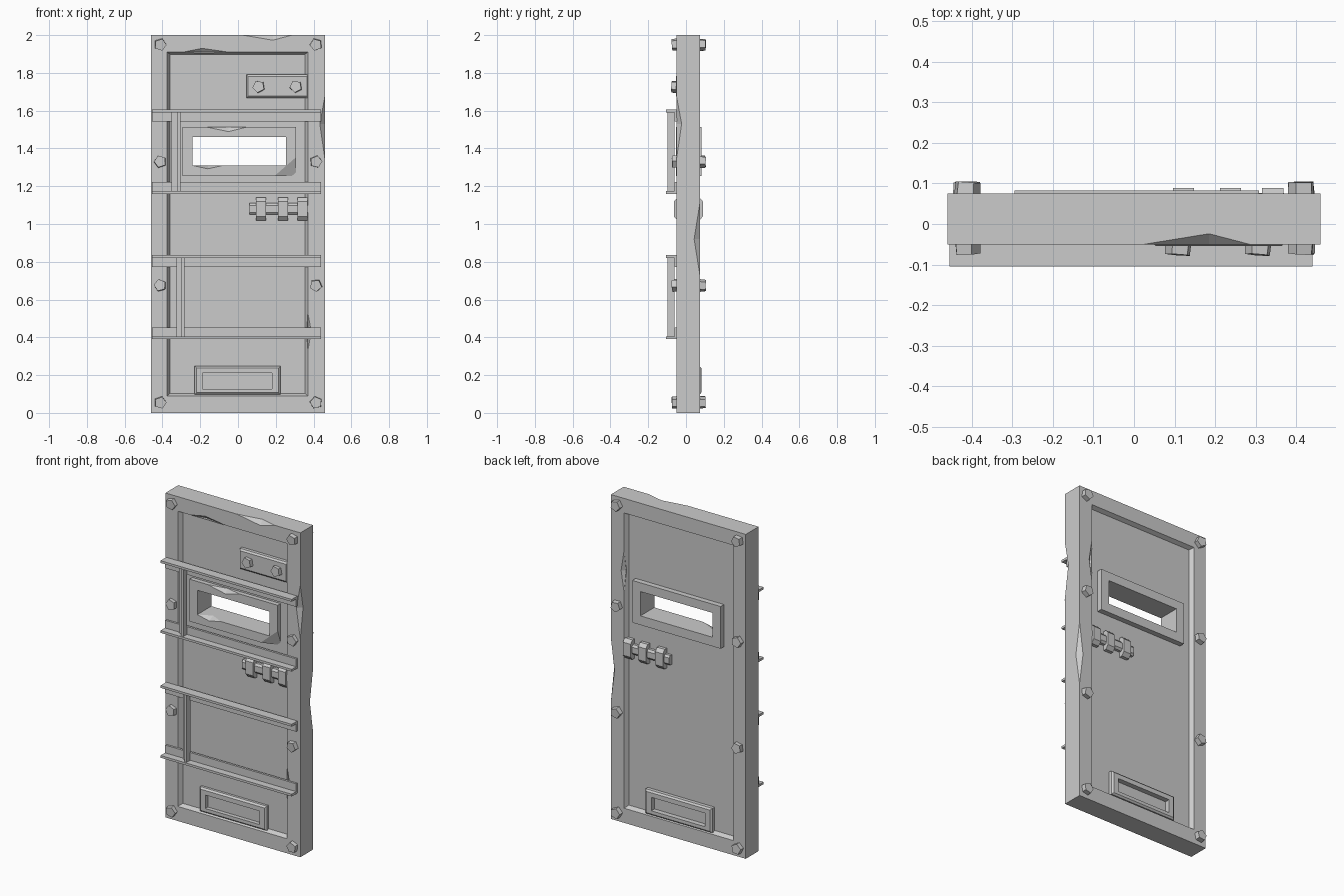
import bpy, bmesh, math, random
from mathutils import Vector, Matrix

if "Cube" in bpy.data.objects:
    bpy.data.objects.remove(bpy.data.objects["Cube"])

random.seed(4)
W, YF, YB = 0.46, -0.05, 0.075      # frame half width, front and back planes
PF, PB = -0.025, 0.05               # recessed panel planes


def finish(name, bm):
    bmesh.ops.recalc_face_normals(bm, faces=bm.faces[:])
    me = bpy.data.meshes.new(name)
    bm.to_mesh(me)
    bm.free()
    ob = bpy.data.objects.new(name, me)
    bpy.context.collection.objects.link(ob)
    return ob


def loft(name, loops, closed=True):
    """Bridge rectangles (x0, x1, z0, z1, y); closed makes a hollow frame."""
    bm = bmesh.new()
    rings = [[bm.verts.new(p) for p in ((a, y, c), (b, y, c), (b, y, d), (a, y, d))]
             for a, b, c, d, y in loops]
    n = len(rings)
    for i in range(n if closed else n - 1):
        r, s = rings[i], rings[(i + 1) % n]
        for k in range(4):
            j = (k + 1) % 4
            bm.faces.new((r[k], r[j], s[j], s[k]))
    if not closed:
        bm.faces.new(rings[0])
        bm.faces.new(rings[-1])
    return finish(name, bm)


def prism(name, profile, lo, hi, axis):
    """Extrude a profile along x (points y,z) or z (points x,y)."""
    bm = bmesh.new()
    def place(p, t):
        return (t, p[0], p[1]) if axis == 'x' else (p[0], p[1], t)
    a = [bm.verts.new(place(p, lo)) for p in profile]
    b = [bm.verts.new(place(p, hi)) for p in profile]
    bm.faces.new(a)
    bm.faces.new(b)
    for i in range(len(a)):
        j = (i + 1) % len(a)
        bm.faces.new((a[i], a[j], b[j], b[i]))
    return finish(name, bm)


def chip(ob, chips):
    """Knock facets off edges with stretched octahedra (centre, extents, apex shift)."""
    for c, ext, shift in chips:
        bm = bmesh.new()
        pts = []
        long_axis = ext.index(max(ext))
        for i in range(3):
            for s in (-1, 1):
                v = Vector(c)
                v[i] += s * ext[i]
                if i != long_axis:
                    v[long_axis] += shift
                pts.append(bm.verts.new(v))
        bmesh.ops.convex_hull(bm, input=pts)
        cutter = finish("chip_cutter", bm)
        cutter.hide_render = True
        m = ob.modifiers.new("chip", 'BOOLEAN')
        m.operation, m.solver, m.object = 'DIFFERENCE', 'EXACT', cutter
        bpy.context.view_layer.objects.active = ob
        bpy.ops.object.modifier_apply(modifier=m.name)
        bpy.data.objects.remove(cutter)


def bolt(name, x, y, z, side, height=0.03, r=0.035):
    """Five-sided, slightly crooked bolt head facing -y (side -1) or +y (side 1)."""
    bm = bmesh.new()
    bmesh.ops.create_cone(bm, cap_ends=True, segments=5, radius1=r, radius2=r * 0.93,
                          depth=height + 0.02)
    rot = (Matrix.Rotation(random.uniform(-0.09, 0.09), 4, 'X')
           @ Matrix.Rotation(random.uniform(-0.09, 0.09), 4, 'Z')
           @ Matrix.Rotation(-side * math.pi / 2, 4, 'X')
           @ Matrix.Rotation(random.uniform(0, 1.2), 4, 'Z'))
    mid = y + side * (height - 0.02) / 2
    bmesh.ops.transform(bm, matrix=Matrix.Translation((x, mid, z)) @ rot, verts=bm.verts[:])
    return finish(name, bm)


# Outer frame with chamfered inner edges and battle damage
frame = loft("door_frame", [
    (-W, W, 0, 2, YF), (-W, W, 0, 2, YB),
    (-0.375, 0.37, 0.09, 1.91, YB), (-0.358, 0.353, 0.105, 1.897, PB - 0.002),
    (-0.358, 0.353, 0.105, 1.897, PF + 0.002), (-0.375, 0.37, 0.09, 1.91, YF)])
chip(frame, [
    ((0.155, YF, 2), (0.13, 0.026, 0.027), 0.03),
    ((W, YF, 1.51), (0.16, 0.027, 0.16 * 1.01)[1:2] + (0.027, 0.165), 0.02),
    ((W, YB, 0.92), (0.025, 0.032, 0.2), 0.0),
    ((-0.17, YF, 1.91), (0.12, 0.018, 0.02), -0.02),
    ((0.37, YF, 0.43), (0.018, 0.02, 0.1), 0.0),
    ((0.37, YB, 1.55), (0.02, 0.02, 0.13), 0.0)])

# Recessed panel with viewing hole
loft("door_panel", [
    (-0.4, 0.4, 0.06, 1.94, PF), (-0.4, 0.4, 0.06, 1.94, PB),
    (-0.25, 0.26, 1.3, 1.47, PB), (-0.25, 0.26, 1.3, 1.47, PF)])

# Viewing window surround
outer, hole = (-0.294, 0.308, 1.254, 1.514), (-0.24, 0.253, 1.31, 1.46)
window = loft("window_surround", [
    outer + (-0.053,), outer + (0.083,), hole + (0.083,), hole + (-0.053,)])
chip(window, [
    ((-0.06, -0.053, 1.514), (0.11, 0.022, 0.025), 0.01),
    ((-0.16, -0.053, 1.31), (0.08, 0.04, 0.018), 0.0),
    ((0.308, -0.053, 1.254), (0.115, 0.035, 0.1), 0.0)])

# Lower slot surround, showing on both sides
so, si = (-0.23, 0.225, 0.097, 0.248), (-0.188, 0.18, 0.127, 0.21)
sb = (-0.22, 0.215, 0.107, 0.238)
loft("lower_slot_surround", [
    sb + (-0.05,), so + (-0.04,), so + (0.072,), sb + (0.081,), si + (0.081,), si + (-0.05,)])

# Bolted plate near the top
loft("lock_plate", [
    (0.045, 0.372, 1.667, 1.792, PF + 0.005), (0.045, 0.372, 1.667, 1.792, -0.045),
    (0.053, 0.364, 1.677, 1.782, -0.054)], closed=False)
for i, x in enumerate((0.11, 0.307)):
    bolt(f"plate_bolt_{i}", x, -0.054, 1.727, -1, 0.022)

# Frame bolts on both faces
for side, y in ((-1, YF), (1, YB)):
    for x in (-0.412, 0.413):
        for z in (1.95, 1.33, 0.675, 0.055):
            bolt("frame_bolt", x, y, z, side, 0.024 if side < 0 else 0.028)

# Sliding latch with three brackets on each face
for side, base in ((-1, PF), (1, PB)):
    tag = "front" if side < 0 else "back"
    def out(pts):
        return [(base + side * d, 1.08 + h) for d, h in pts]
    prism(f"{tag}_latch_bar", out([(-0.005, -0.03), (0.016, -0.03), (0.026, -0.018),
                                   (0.026, 0.018), (0.016, 0.03), (-0.005, 0.03)]),
          0.062, 0.37, 'x')
    for x in (0.122, 0.238, 0.342):
        prism(f"{tag}_latch_bracket",
              out([(-0.005, -0.062), (0.02, -0.062), (0.039, -0.04),
                   (0.039, 0.04), (0.02, 0.06), (-0.005, 0.06)]),
              x - 0.026, x + 0.026, 'x')

# Angle-iron rails (flange up or down) joined by an angle-iron upright
for label, top, bottom, x0, x1 in (("upper", 1.605, 1.16, -0.352, -0.305),
                                   ("lower", 0.835, 0.39, -0.325, -0.283)):
    for end, z, s in (("top", top, -1), ("bottom", bottom, 1)):
        prism(f"{label}_{end}_rail",
              [(-0.048, z), (-0.105, z), (-0.105, z + s * 0.014), (-0.062, z + s * 0.014),
               (-0.062, z + s * 0.062), (-0.048, z + s * 0.062)], -0.455, 0.44, 'x')
    prism(f"{label}_upright",
          [(x0, -0.06), (x0, -0.072), (x1 - 0.015, -0.072), (x1 - 0.015, -0.097),
           (x1, -0.097), (x1, -0.06)], bottom + 0.014, top - 0.014, 'z')
